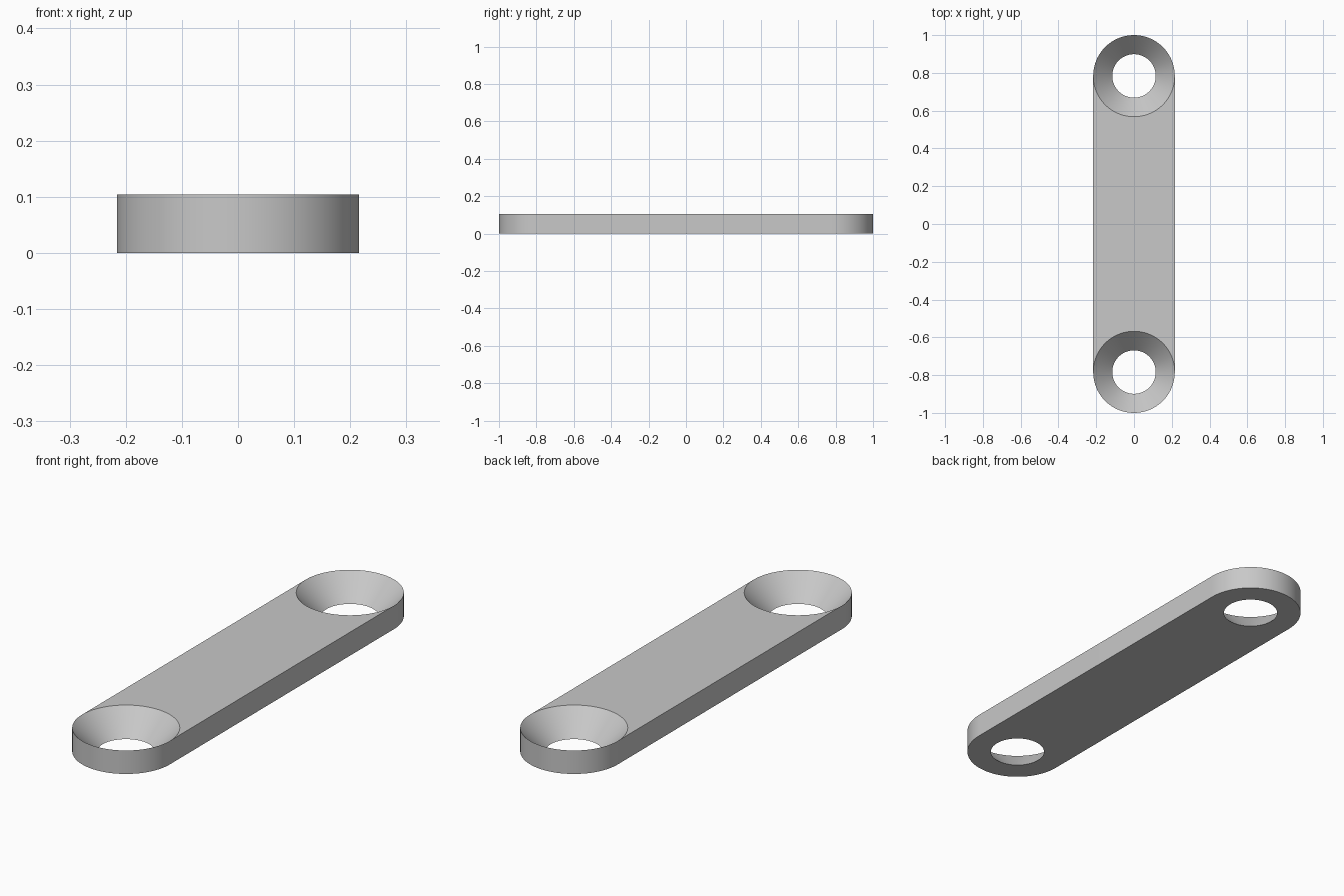
import bpy
import bmesh
from math import cos, sin, pi, radians

if "Cube" in bpy.data.objects:
    bpy.data.objects.remove(bpy.data.objects["Cube"], do_unlink=True)

RIM, HOLE, HEIGHT = 0.216, 0.115, 0.104
CENTRE = 1 - RIM
HALF = 48            # segments in half a circle
FULL = 2 * HALF

grey = bpy.data.materials.new("light_grey")
grey.use_nodes = True
colour = (0.58, 0.58, 0.58, 1)
grey.diffuse_color = colour
grey.node_tree.nodes["Principled BSDF"].inputs["Base Color"].default_value = colour

bm = bmesh.new()


def ring(radius, z, side):
    """Circle about one hole; the first half faces the outer end."""
    return [bm.verts.new((side * radius * cos(pi * i / HALF),
                          side * (CENTRE + radius * sin(pi * i / HALF)), z))
            for i in range(FULL)]


def end_piece(side):
    """Rounded end with a conical hole reaching the outer edge."""
    top, hole = ring(RIM, HEIGHT, side), ring(HOLE, 0, side)
    base = ring(RIM, 0, side)
    bmesh.ops.delete(bm, geom=base[HALF + 1:], context='VERTS')
    base = base[:HALF + 1]
    for i in range(FULL):                       # conical wall
        j = (i + 1) % FULL
        bm.faces.new((top[i], top[j], hole[j], hole[i]))
    for i in range(HALF):                       # outer wall and underside
        bm.faces.new((base[i], base[i + 1], top[i + 1], top[i]))
        bm.faces.new((base[i], hole[i], hole[i + 1], base[i + 1]))
    inner_top = top[HALF:] + top[:1]
    inner_hole = hole[HALF:] + hole[:1]
    return inner_top, [base[HALF]] + inner_hole + [base[0]]


# Two ends joined by the straight middle
top_a, base_a = end_piece(1)
top_b, base_b = end_piece(-1)
bm.faces.new(top_a + top_b)
bm.faces.new(base_a + base_b)
for a, b in ((0, -1), (-1, 0)):
    bm.faces.new((base_a[a], base_b[b], top_b[b], top_a[a]))
bmesh.ops.recalc_face_normals(bm, faces=bm.faces[:])

mesh = bpy.data.meshes.new("link_plate")
bm.to_mesh(mesh)
bm.free()
mesh.materials.append(grey)
plate = bpy.data.objects.new("link_plate", mesh)
bpy.context.collection.objects.link(plate)

bpy.ops.object.select_all(action='DESELECT')
plate.select_set(True)
bpy.context.view_layer.objects.active = plate
bpy.ops.object.shade_smooth_by_angle(angle=radians(30))
